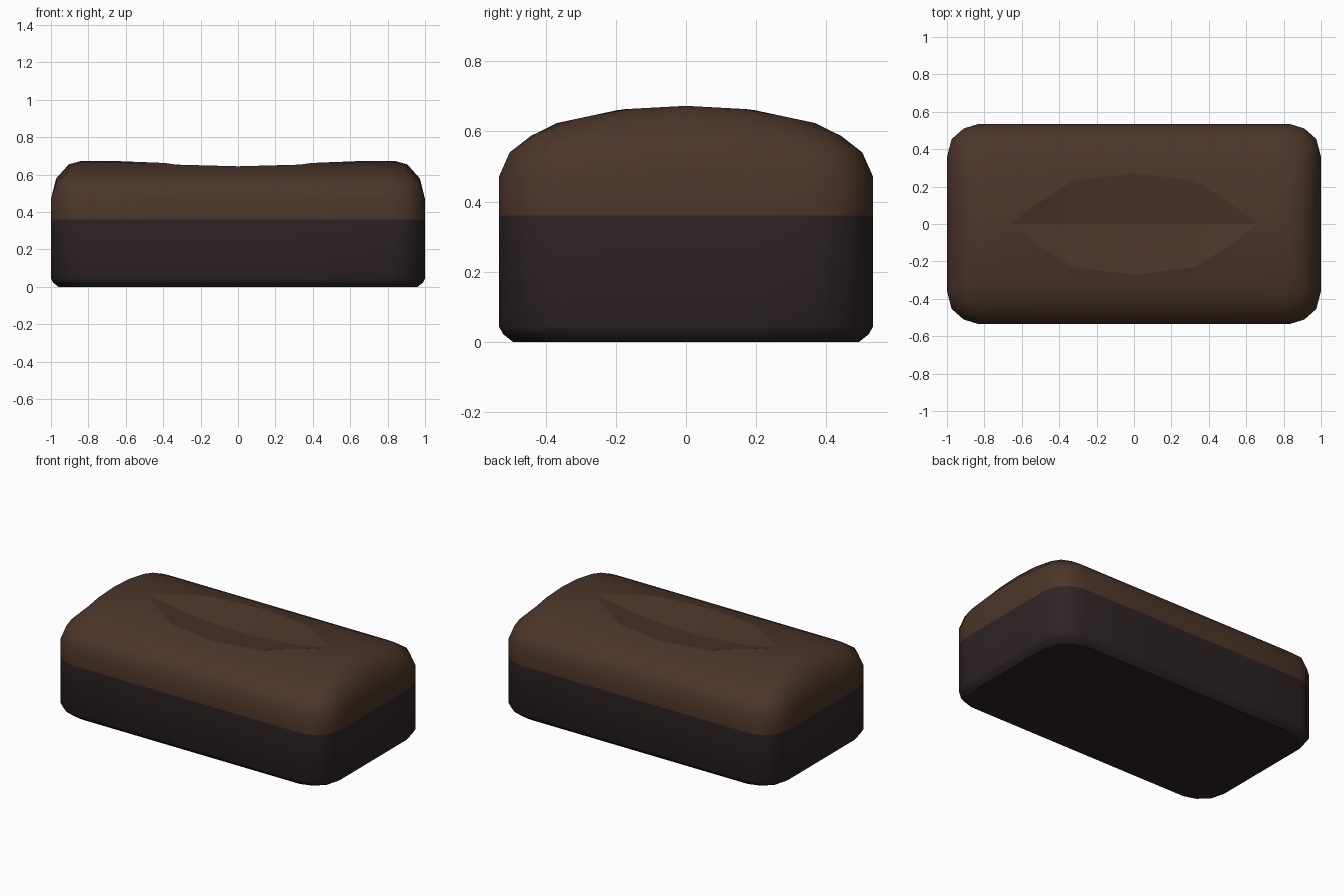
import bpy, bmesh

if "Cube" in bpy.data.objects:
    bpy.data.objects.remove(bpy.data.objects["Cube"])


def lerp(table, v):
    # piecewise linear lookup in a small profile
    for (a, fa), (b, fb) in zip(table, table[1:]):
        if v <= b:
            return fa + (fb - fa) * (v - a) / (b - a)
    return table[-1][1]


ARCH = [(0, .673), (.185, .663), (.368, .624), (.443, .587), (.503, .54), (.534, .47)]
END = [(0, 1), (.84, 1), (.905, .91), (.972, .54), (1, 0)]
LENS = [(0, .272), (.33, .23), (.55, .085), (.66, 0)]
CORNER = [(0, .175), (.025, .08), (.09, .023), (.165, 0)]


def top_z(x, y):
    return .47 + (lerp(ARCH, abs(y)) - .47) * lerp(END, abs(x))


def quarter(hx, hy, k):
    # rounded-rectangle outline, one quadrant
    return ([(hx, 0), (hx, min(.16, hy / 2))]
            + [(hx - a * k, hy - b * k) for a, b in CORNER]
            + [(.33, hy), (.16, hy), (0, hy)])


def full(q):
    # mirror a quadrant into a closed loop
    q2 = [(-x, y, z) for x, y, z in q[-2::-1]]
    half = q + q2
    return half + [(x, -y, z) for x, y, z in half[-2:0:-1]]


# side wall rings
rings = []
for inset, z in ((.04, 0), (.012, .022), (0, .045), (0, .36), (0, .47)):
    rings.append([(x, y, z) for x, y in quarter(1 - inset, .534 - inset, 1)])
# rounded shoulder rings
for hx, hy, k in ((.972, .503, .9), (.905, .443, .75), (.84, .368, .6)):
    rings.append([(x, y, top_z(x, y)) for x, y in quarter(hx, hy, k)])
# ring to the rim of the carved slot, then its valley line
outer = rings[-1]
lx = [.66, .605, .55, .495, .44, .385, .33, .165, 0]
rim = [(x, lerp(LENS, x), top_z(x, lerp(LENS, x))) for x in lx]
mid = []
for a, b in zip(outer, rim):
    x, y = (a[0] + b[0]) / 2, (a[1] + b[1]) / 2
    mid.append((x, y, top_z(x, y)))
valley = [(x, 0, .673 - .07 * (1 - (x / .66) ** 2)) for x in lx]
rings += [mid, rim, valley]

bm = bmesh.new()
loops = [[bm.verts.new(p) for p in full(r)] for r in rings]
n = len(loops[0])
for k, (a, b) in enumerate(zip(loops, loops[1:])):
    for i in range(n):
        j = (i + 1) % n
        f = bm.faces.new((a[i], a[j], b[j], b[i]))
        f.smooth = True
        f.material_index = 1 if k < 3 else 0
base = bm.faces.new(loops[0][::-1])
base.material_index = 1
# crisp slot rim and valley
for i in range(n):
    for ring in (loops[-1], loops[-2]):
        e = bm.edges.get((ring[i], ring[(i + 1) % n]))
        if e:
            e.smooth = False
bmesh.ops.remove_doubles(bm, verts=bm.verts, dist=.0005)
for e in bm.edges:
    if all(abs(v.co.y) < .001 and abs(v.co.x) < .661 and v.co.z > .5 for v in e.verts):
        e.smooth = False
bmesh.ops.recalc_face_normals(bm, faces=bm.faces)

mesh = bpy.data.meshes.new("loaf")
bm.to_mesh(mesh)
bm.free()
for name, col in (("brown_crust", (.072, .036, .022, 1)), ("dark_base", (.027, .017, .018, 1))):
    m = bpy.data.materials.new(name)
    m.diffuse_color = col
    m.use_nodes = True
    m.node_tree.nodes["Principled BSDF"].inputs["Base Color"].default_value = m.diffuse_color
    mesh.materials.append(m)
bpy.context.collection.objects.link(bpy.data.objects.new("loaf", mesh))
